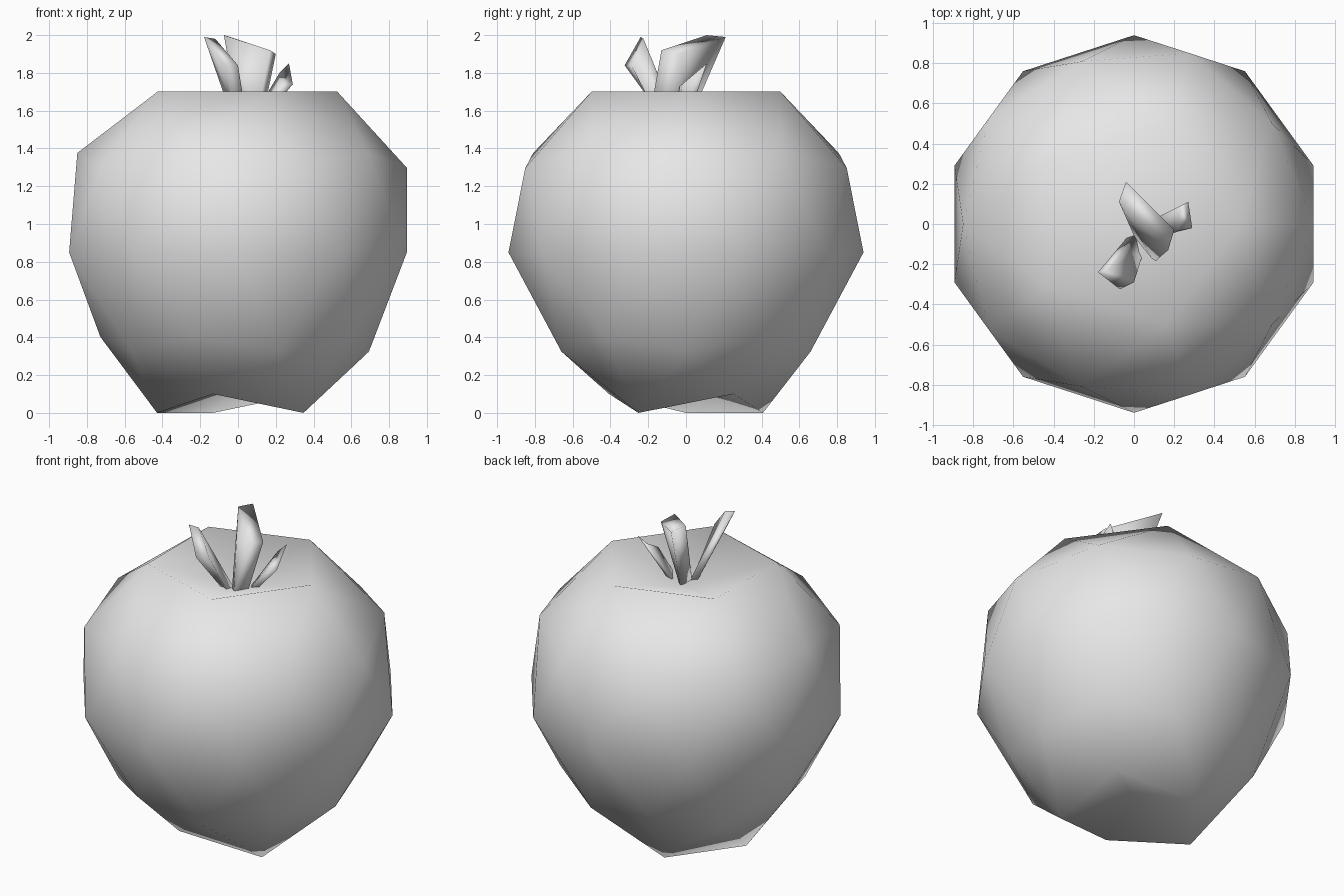
import bpy, bmesh
from mathutils import Vector

if "Cube" in bpy.data.objects:
    bpy.data.objects.remove(bpy.data.objects["Cube"], do_unlink=True)

grey = bpy.data.materials.new("plain_grey")
grey.use_nodes = True
colour = (0.8, 0.8, 0.8, 1)
grey.diffuse_color = colour
grey.node_tree.nodes["Principled BSDF"].inputs["Base Color"].default_value = colour


def finish(bm, name):
    bmesh.ops.recalc_face_normals(bm, faces=bm.faces)
    for f in bm.faces:
        f.smooth = True
    mesh = bpy.data.meshes.new(name)
    bm.to_mesh(mesh)
    bm.free()
    mesh.materials.append(grey)
    obj = bpy.data.objects.new(name, mesh)
    bpy.context.collection.objects.link(obj)


# Fruit body: icosphere narrowed below, with dimpled top and base
bm = bmesh.new()
bmesh.ops.create_icosphere(bm, subdivisions=2, radius=1)
for v in bm.verts:
    x, y, z = v.co
    taper = 1 if z > 0.2 else 0.94 if z > -0.2 else 0.815
    height = z + 0.85
    if z > 0.95:
        height = 1.55
    elif z < -0.95:
        height = 0.14
    elif z < -0.8 and (y < -0.45 or (x > 0 and y > 0)):
        height = 0.1
    v.co = (x * taper, y * taper, max(height, 0))
finish(bm, "fruit_body")


# Leaves: tapered strips with slanted, cut-off tips
def leaf(name, base, tip):
    bm = bmesh.new()
    low, high = ([bm.verts.new(Vector(p)) for p in ring] for ring in (base, tip))
    bm.faces.new(low)
    bm.faces.new(high)
    for i in range(4):
        j = (i + 1) % 4
        bm.faces.new((low[i], low[j], high[j], high[i]))
    finish(bm, name)


leaf("middle_leaf",
     [(0.03, 0.01, 1.53), (0.13, -0.1, 1.56), (0.1, -0.19, 1.58), (0.01, -0.08, 1.53)],
     [(-0.04, 0.21, 1.99), (0.2, -0.03, 1.9), (0.17, -0.13, 1.92), (-0.075, 0.11, 2.0)])
leaf("front_leaf",
     [(-0.02, -0.05, 1.53), (0.0, -0.1, 1.53), (0.05, -0.13, 1.53), (0.02, -0.04, 1.53)],
     [(-0.18, -0.24, 1.99), (-0.07, -0.325, 1.84), (0.0, -0.29, 1.84), (-0.12, -0.225, 1.98)])
leaf("side_leaf",
     [(0.07, 0.01, 1.55), (0.1, -0.06, 1.55), (0.13, -0.06, 1.55), (0.1, 0.01, 1.55)],
     [(0.22, 0.085, 1.8), (0.22, -0.035, 1.73), (0.29, -0.02, 1.74), (0.27, 0.11, 1.85)])
